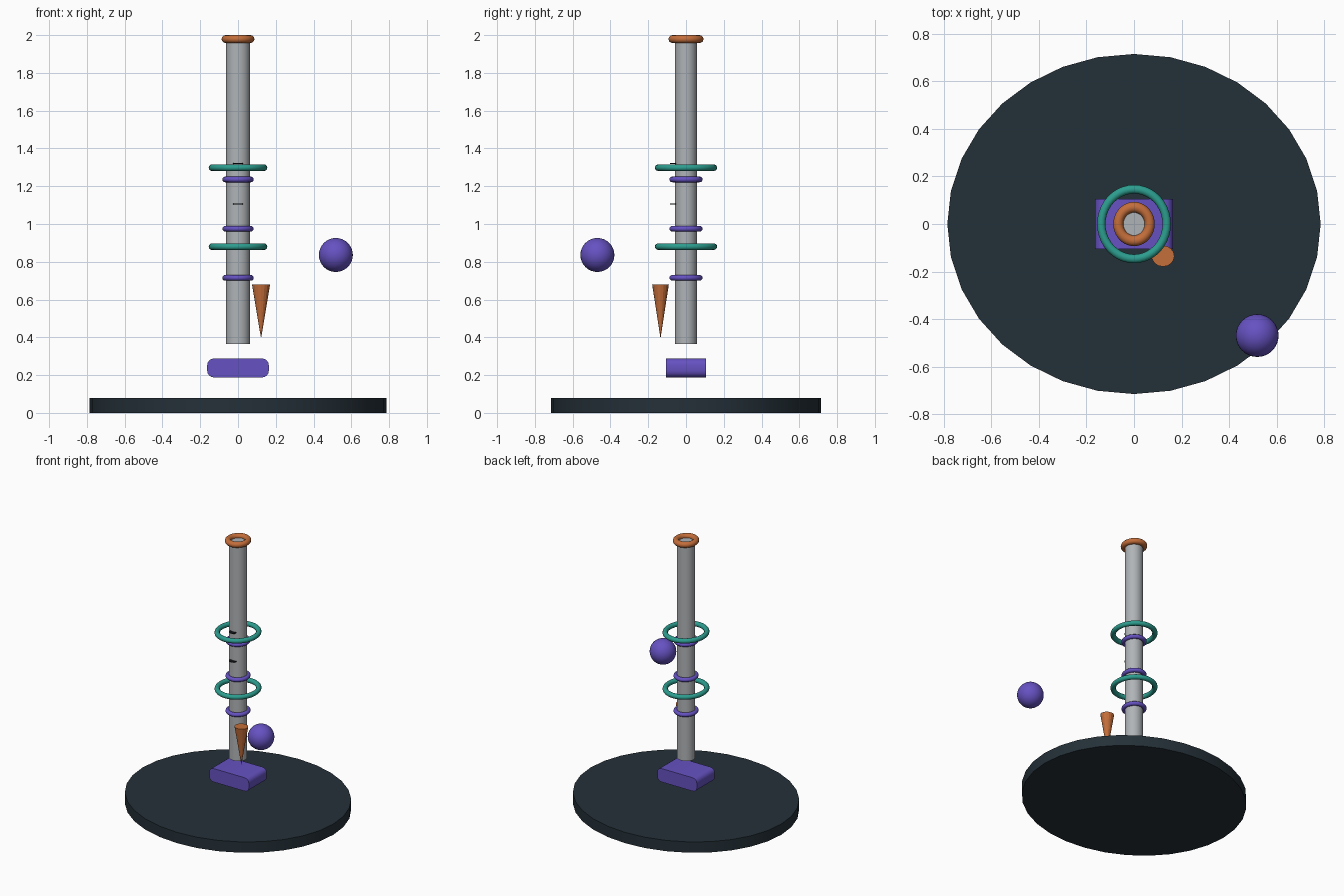
import bpy, math

if "Cube" in bpy.data.objects:
    bpy.data.objects.remove(bpy.data.objects["Cube"])


def linear(c):
    return c / 12.92 if c <= 0.04045 else ((c + 0.055) / 1.055) ** 2.4


def material(name, r, g, b):
    m = bpy.data.materials.new(name)
    m.diffuse_color = (linear(r / 255), linear(g / 255), linear(b / 255), 1)
    m.use_nodes = True
    m.node_tree.nodes["Principled BSDF"].inputs["Base Color"].default_value = m.diffuse_color
    return m


SLATE = material("dark slate", 36, 48, 56)
GREY = material("silver grey", 176, 180, 183)
PURPLE = material("purple", 102, 82, 194)
TEAL = material("teal", 44, 158, 143)
ORANGE = material("copper orange", 196, 110, 58)
BLACK = material("black", 20, 24, 28)


def finish(name, mat, scale=(1, 1, 1), smooth=True):
    ob = bpy.context.object
    ob.name = name
    ob.scale = scale
    bpy.ops.object.transform_apply(location=False, rotation=False, scale=True)
    ob.data.materials.append(mat)
    if smooth:
        bpy.ops.object.shade_smooth_by_angle(angle=math.radians(35))
    return ob


def cylinder(name, mat, x, y, z0, z1, rx, ry, sides):
    bpy.ops.mesh.primitive_cylinder_add(vertices=sides, radius=1, depth=z1 - z0,
                                        location=(x, y, (z0 + z1) / 2))
    return finish(name, mat, (rx, ry, 1))


def ring(name, mat, z, outer_x, outer_y, minor):
    bpy.ops.mesh.primitive_torus_add(major_radius=outer_x - minor, minor_radius=minor,
                                     major_segments=40, minor_segments=12,
                                     location=(0, 0, z))
    return finish(name, mat, (1, outer_y / outer_x, 1))


# Oval base and tube
cylinder("base", SLATE, 0, 0, 0, 0.08, 0.785, 0.715, 32)
cylinder("tube", GREY, 0, 0, 0.365, 1.975, 0.0625, 0.058, 32)

# Rings around the tube and the rim on top
for i, z in enumerate((1.298, 0.88)):
    ring(f"wide_ring_{i + 1}", TEAL, z, 0.155, 0.165, 0.0175)
for i, z in enumerate((1.236, 0.975, 0.715)):
    ring(f"narrow_ring_{i + 1}", PURPLE, z, 0.083, 0.088, 0.015)
ring("top_rim", ORANGE, 1.979, 0.087, 0.093, 0.021)

# Thin dark plates on the front of the tube
for i, z in enumerate((1.32, 1.106)):
    cylinder(f"front_plate_{i + 1}", BLACK, 0, -0.06, z - 0.002, z + 0.002, 0.027, 0.025, 16)

# Block with corners rounded in the front view
r, hx, hz, zc = 0.035, 0.163, 0.05, 0.238
profile = []
for k, (sx, sz) in enumerate(((1, 1), (-1, 1), (-1, -1), (1, -1))):
    for j in range(5):
        a = math.radians(90 * k + 22.5 * j)
        profile.append((sx * (hx - r) + r * math.cos(a), zc + sz * (hz - r) + r * math.sin(a)))
n = len(profile)
verts = [(x, y, z) for y in (-0.105, 0.105) for x, z in profile]
faces = [tuple(range(n)), tuple(reversed(range(n, 2 * n)))]
faces += [(i, n + i, n + (i + 1) % n, (i + 1) % n) for i in range(n)]
mesh = bpy.data.meshes.new("block")
mesh.from_pydata(verts, [], faces)
block = bpy.data.objects.new("block", mesh)
bpy.context.collection.objects.link(block)
bpy.ops.object.select_all(action='DESELECT')
block.select_set(True)
bpy.context.view_layer.objects.active = block
finish("block", PURPLE)

# Cone pointing down
bpy.ops.mesh.primitive_cone_add(vertices=16, radius1=0, radius2=0.048, depth=0.286,
                                location=(0.122, -0.135, 0.537))
finish("cone", ORANGE, (1, 0.92, 1), smooth=False)

# Floating ball
bpy.ops.mesh.primitive_uv_sphere_add(segments=32, ring_count=16, radius=0.09,
                                     location=(0.518, -0.469, 0.836))
finish("ball", PURPLE)
